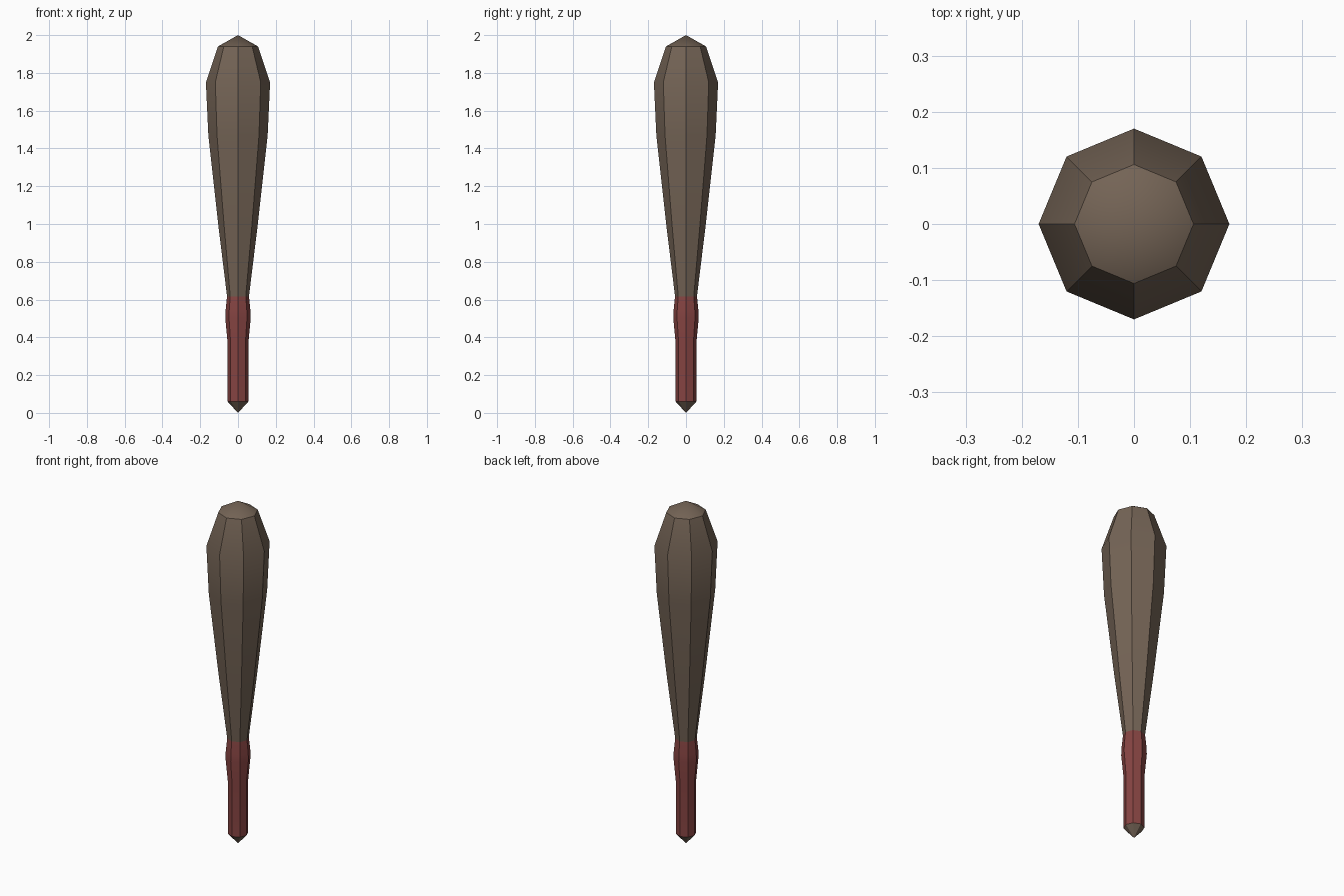
import bpy, bmesh, math

if "Cube" in bpy.data.objects:
    bpy.data.objects.remove(bpy.data.objects["Cube"])

SIDES = 8


def material(name, rgb):
    m = bpy.data.materials.new(name)
    m.diffuse_color = (*rgb, 1)
    m.use_nodes = True
    m.node_tree.nodes["Principled BSDF"].inputs["Base Color"].default_value = m.diffuse_color
    return m


def lathe(name, profile, mat):
    """Revolve (radius, z) points into an eight-sided part; radius 0 makes a tip."""
    bm = bmesh.new()
    rings = []
    for r, z in profile:
        n = SIDES if r else 1
        rings.append([bm.verts.new((r * math.cos(i * math.tau / n),
                                    r * math.sin(i * math.tau / n), z)) for i in range(n)])
    for lo, hi in zip(rings, rings[1:]):
        for i in range(SIDES):
            j = (i + 1) % SIDES
            quad = [lo[i % len(lo)], lo[j % len(lo)], hi[j % len(hi)], hi[i % len(hi)]]
            bm.faces.new(list(dict.fromkeys(quad)))
    bmesh.ops.recalc_face_normals(bm, faces=bm.faces)
    # open shells always wind outward here: ring order is anticlockwise, going up
    if sum(f.normal.dot(f.calc_center_median() * 1) for f in bm.faces if len(f.verts) == 4) < 0:
        bmesh.ops.reverse_faces(bm, faces=bm.faces)
    me = bpy.data.meshes.new(name)
    bm.to_mesh(me)
    bm.free()
    me.materials.append(mat)
    ob = bpy.data.objects.new(name, me)
    bpy.context.collection.objects.link(ob)
    bpy.ops.object.select_all(action='DESELECT')
    ob.select_set(True)
    bpy.context.view_layer.objects.active = ob
    bpy.ops.object.shade_smooth_by_angle(angle=math.radians(30))
    return ob


wood = material("brown wood", (0.175, 0.127, 0.092))
wrap = material("red wrap", (0.24, 0.058, 0.055))

# Wooden striking end, widening towards a blunt tip
lathe("club_head", [(0.058, 0.617), (0.105, 1.0), (0.157, 1.47), (0.17, 1.75),
                    (0.106, 1.94), (0, 2.0)], wood)
# Wrapped handle with a slight swell near the top
lathe("grip", [(0.055, 0.06), (0.055, 0.37), (0.067, 0.5), (0.066, 0.54), (0.058, 0.617)], wrap)
# Pointed wooden end below the grip
lathe("pommel", [(0, 0), (0.055, 0.06)], wood)
